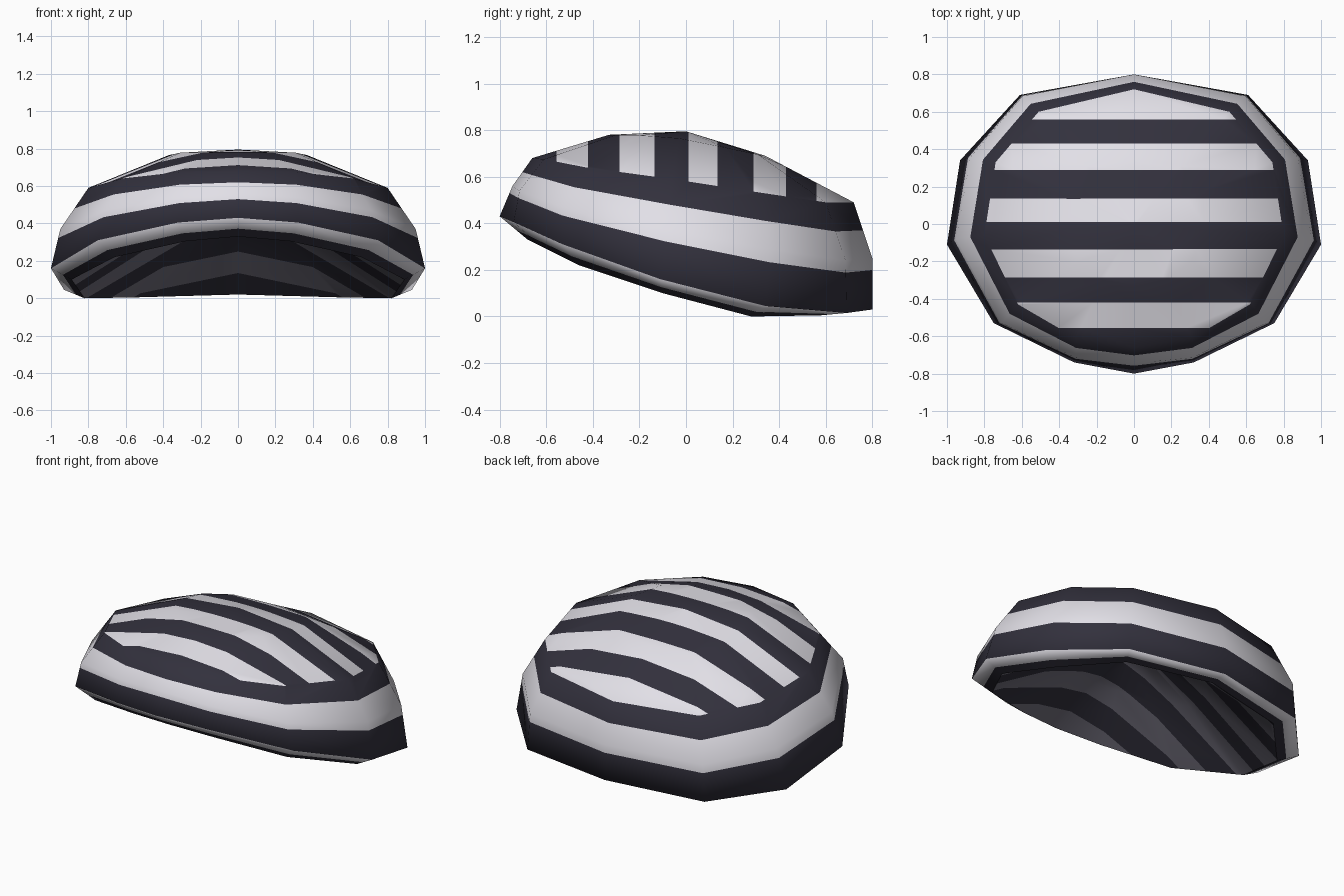
import bpy, bmesh, math
from mathutils import Vector

if "Cube" in bpy.data.objects:
    bpy.data.objects.remove(bpy.data.objects["Cube"])


def material(name, rgb):
    m = bpy.data.materials.new(name)
    m.diffuse_color = (*rgb, 1)
    m.use_nodes = True
    m.node_tree.nodes["Principled BSDF"].inputs["Base Color"].default_value = m.diffuse_color
    return m


DARK, LIGHT, INNER, CAP = 0, 1, 2, 3
MATS = [material("charcoal", (0.032, 0.030, 0.046)),
        material("pale grey", (0.76, 0.745, 0.80)),
        material("lining grey", (0.165, 0.157, 0.20))]


def ring(half):
    """Mirror a half outline (back to front) into a closed 12-sided ring."""
    pts = [Vector(p) for p in half]
    return pts + [Vector((-p.x, p.y, p.z)) for p in pts[-2:0:-1]]


def mix(a, b, t):
    return [p.lerp(q, t) for p, q in zip(a, b)]


def build(name, rings, colours, apex, facing, bands, stripe_mat, gap_mat):
    """Loft rings, close to an apex, and cut cross stripes into the cap."""
    bm = bmesh.new()
    loops = [[bm.verts.new(p) for p in r] for r in rings]
    top = bm.verts.new(apex)
    n = len(loops[0])
    for i in range(n):
        j = (i + 1) % n
        for col, a, b in zip(colours, loops, loops[1:]):
            bm.faces.new((a[i], a[j], b[j], b[i])).material_index = col
        bm.faces.new((loops[-1][i], loops[-1][j], top)).material_index = CAP
    bm.normal_update()
    for f in bm.faces:
        if not facing(f):
            f.normal_flip()
    for y in [v for band in bands for v in band]:
        faces = [f for f in bm.faces if f.material_index == CAP]
        geom = set(faces)
        for f in faces:
            geom.update(f.edges)
            geom.update(f.verts)
        bmesh.ops.bisect_plane(bm, geom=list(geom), dist=1e-5,
                               plane_co=(0, y, 0), plane_no=(0, 1, 0))
    for f in bm.faces:
        if f.material_index == CAP:
            y = f.calc_center_median().y
            f.material_index = stripe_mat if any(a < y < b for a, b in bands) else gap_mat
    me = bpy.data.meshes.new(name)
    bm.to_mesh(me)
    bm.free()
    ob = bpy.data.objects.new(name, me)
    bpy.context.collection.objects.link(ob)
    for m in MATS:
        me.materials.append(m)
    bpy.ops.object.select_all(action='DESELECT')
    ob.select_set(True)
    bpy.context.view_layer.objects.active = ob
    bpy.ops.object.shade_smooth_by_angle(angle=math.radians(150))
    return ob


# Main outlines, from back centre around to front centre
edge = ring([(0, .80, .03), (.61, .69, .015), (.93, .34, .045), (1, -.11, .16),
             (.75, -.53, .31), (.32, -.74, .405), (0, -.80, .43)])
waist = ring([(0, .80, .25), (.595, .685, .24), (.875, .357, .29), (.95, -.08, .37),
              (.71, -.53, .47), (.31, -.715, .54), (0, -.745, .56)])
shoulder = ring([(0, .72, .49), (.51, .60, .49), (.74, .33, .53), (.80, -.06, .59),
                 (.62, -.43, .64), (.31, -.61, .675), (0, -.66, .68)])
crown = ring([(0, .34, .69), (.25, .31, .695), (.36, .17, .725), (.37, -.03, .765),
              (.31, -.20, .778), (.16, -.30, .78), (0, -.33, .78)])
lip = ring([(0, .69, .02), (.54, .58, .005), (.82, .28, 0), (.89, -.10, .10),
            (.66, -.46, .22), (.28, -.63, .305), (0, -.68, .33)])
rim = mix(lip, edge, .42)


def shell_facing(f):
    c = f.calc_center_median()
    if c.z < .44 and f.material_index != CAP and all(
            any((v.co - p).length < 1e-4 for p in edge + rim + lip) for v in f.verts):
        return f.normal.z < 0
    return f.normal.dot(c - Vector((0, 0, .1))) > 0


# Outer shell: rolled rim, dark hem, pale band, dark band, striped cap
build("shell",
      [lip, rim, edge, mix(edge, waist, .77), waist,
       mix(waist, shoulder, .5), shoulder, crown],
      [DARK, LIGHT, DARK, LIGHT, LIGHT, DARK, CAP],
      (0, 0, .795), shell_facing,
      [(-.555, -.42), (-.285, -.135), (.01, .135), (.29, .43), (.56, .76)],
      LIGHT, DARK)

# Domed lining with faint stripes lying under the dark gaps of the cap
top = Vector((0, 0, .57))
mid = [p.lerp(top, .5) + Vector((0, 0, .03)) for p in lip]
build("lining", [lip, mid], [CAP], top, lambda f: f.normal.z < 0,
      [(-.70, -.555), (-.42, -.285), (-.135, .01), (.14, .29), (.43, .56)],
      INNER, DARK)
